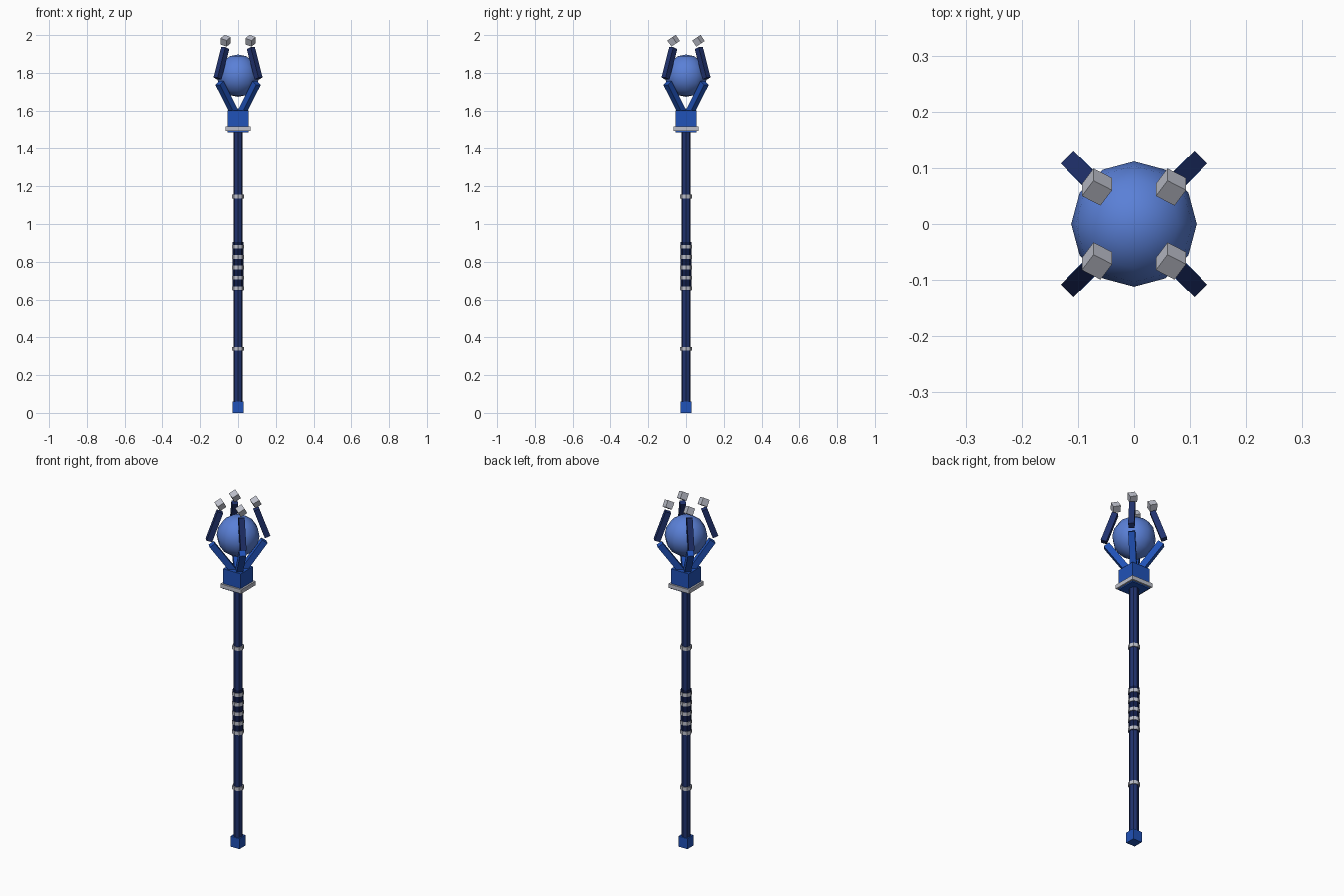
import bpy
import math
from mathutils import Matrix, Vector

if "Cube" in bpy.data.objects:
    bpy.data.objects.remove(bpy.data.objects["Cube"])


def srgb(r, g, b):
    def lin(c):
        c /= 255
        return c / 12.92 if c <= 0.04045 else ((c + 0.055) / 1.055) ** 2.4
    return (lin(r), lin(g), lin(b), 1)


def material(name, rgb):
    m = bpy.data.materials.new(name)
    m.diffuse_color = srgb(*rgb)
    m.use_nodes = True
    m.node_tree.nodes["Principled BSDF"].inputs["Base Color"].default_value = m.diffuse_color
    return m


NAVY = material("navy", (32, 50, 110))
DARK = material("dark navy", (17, 30, 74))
ROYAL = material("royal blue", (32, 82, 184))
ORB = material("orb blue", (90, 128, 215))
SILVER = material("silver", (188, 191, 202))


def finish(name, mat):
    o = bpy.context.object
    o.name = name
    o.data.materials.append(mat)
    return o


def rod(name, radius, z0, z1, mat):
    bpy.ops.mesh.primitive_cylinder_add(vertices=8, radius=radius, depth=z1 - z0,
                                        location=(0, 0, (z0 + z1) / 2))
    return finish(name, mat)


def box(name, size, matrix, mat):
    bpy.ops.mesh.primitive_cube_add(size=1)
    o = finish(name, mat)
    o.data.transform(matrix @ Matrix.Diagonal((*size, 1)))
    return o


def block(name, width, z0, z1, mat):
    return box(name, (width, width, z1 - z0),
               Matrix.Translation((0, 0, (z0 + z1) / 2)), mat)


def strut(name, angle, r0, z0, r1, z1, width, mat):
    # square bar leaning in the radial plane at the given angle
    length = math.hypot(r1 - r0, z1 - z0)
    m = (Matrix.Rotation(angle, 4, 'Z')
         @ Matrix.Translation(((r0 + r1) / 2, 0, (z0 + z1) / 2))
         @ Matrix.Rotation(math.atan2(r1 - r0, z1 - z0), 4, 'Y'))
    return box(name, (width, width, length), m, mat)


# Shaft, foot and grip
block("foot_cap", 0.056, 0, 0.06, ROYAL)
rod("shaft", 0.025, 0.05, 1.5, NAVY)
rod("grip", 0.028, 0.648, 0.905, DARK)
for i, z in enumerate((0.34, 0.66, 0.715, 0.77, 0.825, 0.88, 1.145)):
    rod(f"band_{i}", 0.031, z - 0.01, z + 0.01, SILVER)

# Head block with its collar
block("head_block", 0.112, 1.485, 1.6, ROYAL)
block("head_collar", 0.132, 1.492, 1.515, SILVER)

# Orb
bpy.ops.mesh.primitive_uv_sphere_add(segments=12, ring_count=8, radius=0.112,
                                     location=(0, 0, 1.785))
finish("orb", ORB)
bpy.ops.object.shade_smooth()

# Four claws: lower arm, upper finger, tilted cube tip
tilt = Matrix.Rotation(math.radians(34), 4, 'X') @ Matrix.Rotation(math.radians(-32), 4, 'Z')
for i in range(4):
    a = math.radians(45 + 90 * i)
    strut(f"claw_arm_{i}", a, 0.02, 1.58, 0.139, 1.746, 0.034, ROYAL)
    strut(f"claw_finger_{i}", a, 0.154, 1.77, 0.096, 1.931, 0.031, NAVY)
    pos = Vector((0.066 * math.copysign(1, math.cos(a)),
                  0.066 * math.copysign(1, math.sin(a)), 1.97))
    box(f"claw_tip_{i}", (0.039,) * 3, Matrix.Translation(pos) @ tilt, SILVER)
